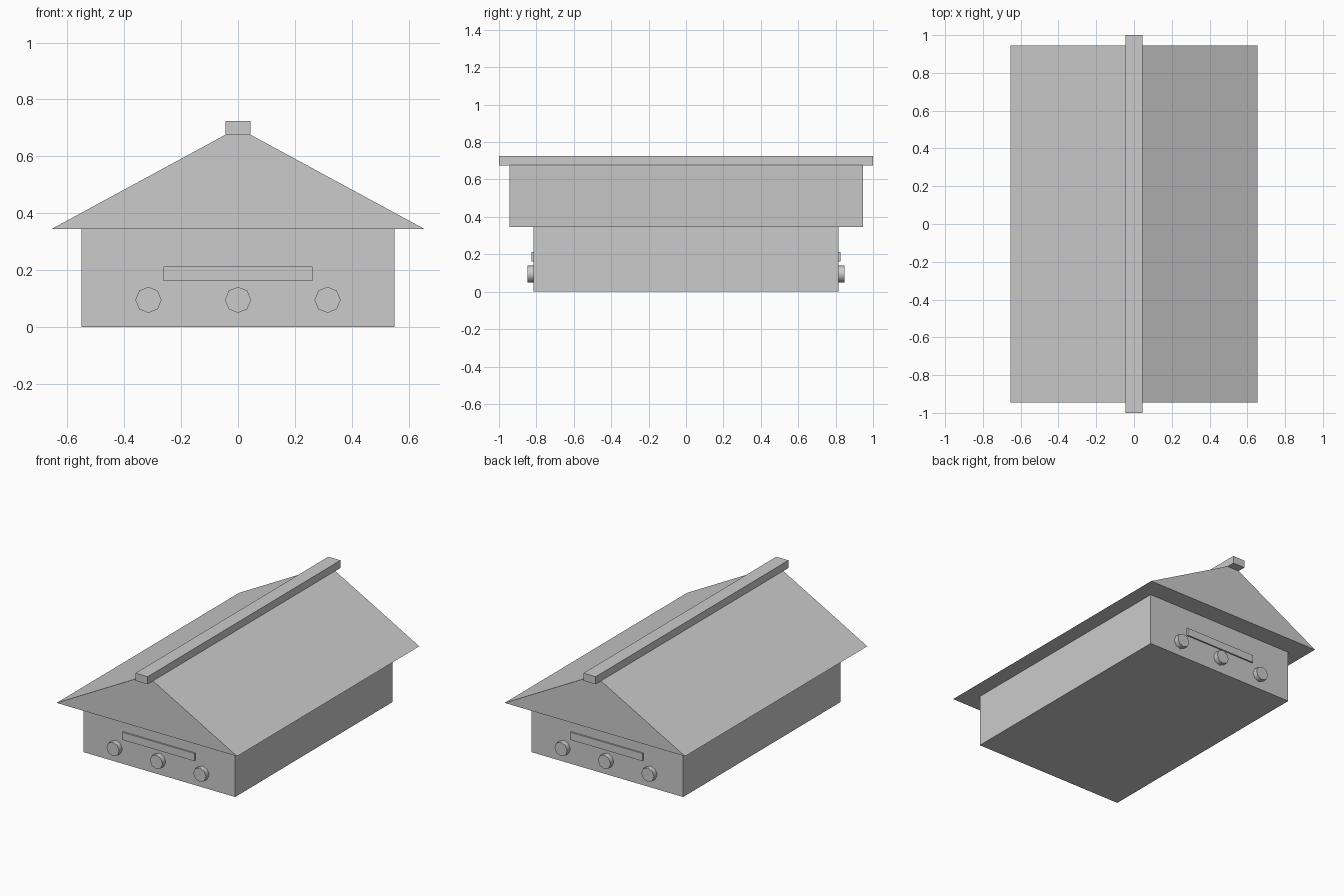
import bpy, bmesh, math

if "Cube" in bpy.data.objects:
    bpy.data.objects.remove(bpy.data.objects["Cube"])

grey = bpy.data.materials.new("plain grey")
grey.diffuse_color = (0.6, 0.6, 0.6, 1)
grey.use_nodes = True
grey.node_tree.nodes["Principled BSDF"].inputs["Base Color"].default_value = grey.diffuse_color


def box(name, x, y0, y1, z0, z1):
    """Box centred on x = 0 with half width x."""
    return prism(name, [(-x, z0), (x, z0), (x, z1), (-x, z1)], y0, y1)


def prism(name, profile, y0, y1):
    """Extrude an x-z profile along y."""
    bm = bmesh.new()
    face = bm.faces.new([bm.verts.new((x, y0, z)) for x, z in profile])
    ext = bmesh.ops.extrude_face_region(bm, geom=[face])
    for v in ext["geom"]:
        if isinstance(v, bmesh.types.BMVert):
            v.co.y = y1
    bmesh.ops.recalc_face_normals(bm, faces=bm.faces)
    mesh = bpy.data.meshes.new(name)
    bm.to_mesh(mesh)
    bm.free()
    mesh.materials.append(grey)
    obj = bpy.data.objects.new(name, mesh)
    bpy.context.collection.objects.link(obj)
    return obj


# Main body, gable roof and ridge beam
box("body", 0.55, -0.815, 0.815, 0, 0.345)
prism("roof", [(-0.655, 0.345), (0.655, 0.345), (0, 0.70)], -0.945, 0.945)
box("ridge_beam", 0.044, -1, 1, 0.675, 0.725)

# Raised bar and three round studs on each end
for side, s in (("front", -1), ("back", 1)):
    box(side + "_bar", 0.262, s * 0.80, s * 0.825, 0.162, 0.212)
    for i, x in enumerate((-0.315, 0, 0.315)):
        ring = [(x + 0.046 * math.cos(k * math.pi / 4),
                 0.095 + 0.046 * math.sin(k * math.pi / 4)) for k in range(8)]
        stud = prism(f"{side}_stud_{i + 1}", ring, s * 0.80, s * 0.848)
        bpy.ops.object.select_all(action='DESELECT')
        stud.select_set(True)
        bpy.context.view_layer.objects.active = stud
        bpy.ops.object.shade_smooth_by_angle(angle=math.radians(50))
